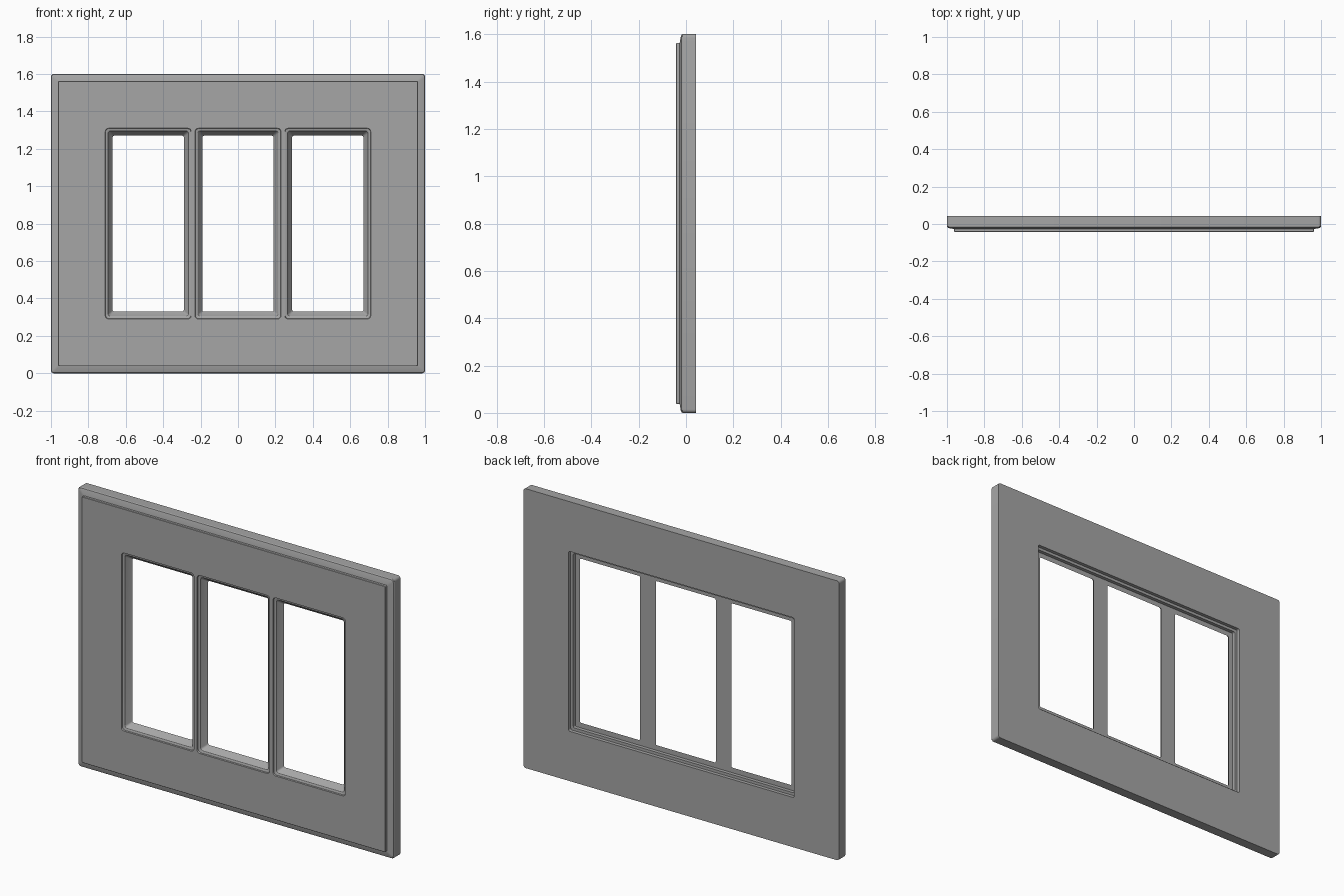
import bpy, bmesh, math

old = bpy.data.objects.get("Cube")
if old:
    bpy.data.objects.remove(old)

grey = bpy.data.materials.new("plain_grey")
grey.use_nodes = True
colour = (0.38, 0.38, 0.38, 1)
grey.diffuse_color = colour
grey.node_tree.nodes["Principled BSDF"].inputs["Base Color"].default_value = colour

bm = bmesh.new()
MID_Z = 0.8
CORNER_STEPS = 4


def ring(cx, half_w, half_h, radius, y):
    """Closed rounded rectangle of edges, parallel to the front."""
    verts = []
    for corner, (sx, sz) in enumerate([(1, 1), (-1, 1), (-1, -1), (1, -1)]):
        for i in range(CORNER_STEPS + 1):
            a = (corner + i / CORNER_STEPS) * math.pi / 2
            verts.append(bm.verts.new((
                cx + sx * (half_w - radius) + radius * math.cos(a), y,
                MID_Z + sz * (half_h - radius) + radius * math.sin(a))))
    return verts


def edges_of(loop):
    pairs = zip(loop, loop[1:] + loop[:1])
    return [bm.edges.get(p) or bm.edges.new(p) for p in pairs]


def sweep(cx, half_w, half_h, profile):
    """Skin a profile of (inset, y, corner radius); return both end loops."""
    loops = [ring(cx, half_w - d, half_h - d, r, y) for d, y, r in profile]
    for a, b in zip(loops, loops[1:]):
        for i in range(len(a)):
            j = (i + 1) % len(a)
            bm.faces.new((a[i], a[j], b[j], b[i]))
    return loops[0], loops[-1]


def fill(loops, facing):
    """Flat face bounded by an outer loop and any hole loops."""
    edges = [e for loop in loops for e in edges_of(loop)]
    bmesh.ops.triangle_fill(bm, edges=edges, use_beauty=True,
                            use_dissolve=False, normal=(0, facing, 0))


# Outer rim: square back edge, rounded sloping border, raised front panel
back, front = sweep(0, 1.0, 0.8, [
    (0, 0.042, 0.015), (0, -0.014, 0.015), (0.003, -0.019, 0.014),
    (0.010, -0.022, 0.012), (0.038, -0.027, 0.006),
    (0.038, -0.040, 0.006), (0.040, -0.042, 0.005)])

# Stepped recess in the back
recess_rim, recess_floor = sweep(0, 0.715, 0.515, [
    (0, 0.042, 0.010), (0, 0.022, 0.010),
    (0.016, 0.022, 0.008), (0.016, 0.002, 0.008)])

# Three windows with a rounded lip and sloping sides
window_profile = [
    (0, -0.042, 0.018), (0.002, -0.035, 0.018), (0.010, -0.034, 0.016),
    (0.015, -0.031, 0.014), (0.018, -0.024, 0.012), (0.040, 0.002, 0.008)]
windows = [sweep(x, 0.23, 0.51, window_profile) for x in (-0.48, 0, 0.48)]

# Flat faces: front, back, and the recess floor behind the bars
fill([front] + [w[0] for w in windows], -1)
fill([back, recess_rim], 1)
fill([recess_floor] + [w[1] for w in windows], 1)

bmesh.ops.recalc_face_normals(bm, faces=bm.faces)
mesh = bpy.data.meshes.new("window_plate")
bm.to_mesh(mesh)
bm.free()
mesh.materials.append(grey)
plate = bpy.data.objects.new("window_plate", mesh)
bpy.context.collection.objects.link(plate)

bpy.ops.object.select_all(action='DESELECT')
plate.select_set(True)
bpy.context.view_layer.objects.active = plate
bpy.ops.object.shade_smooth_by_angle(angle=math.radians(30))
